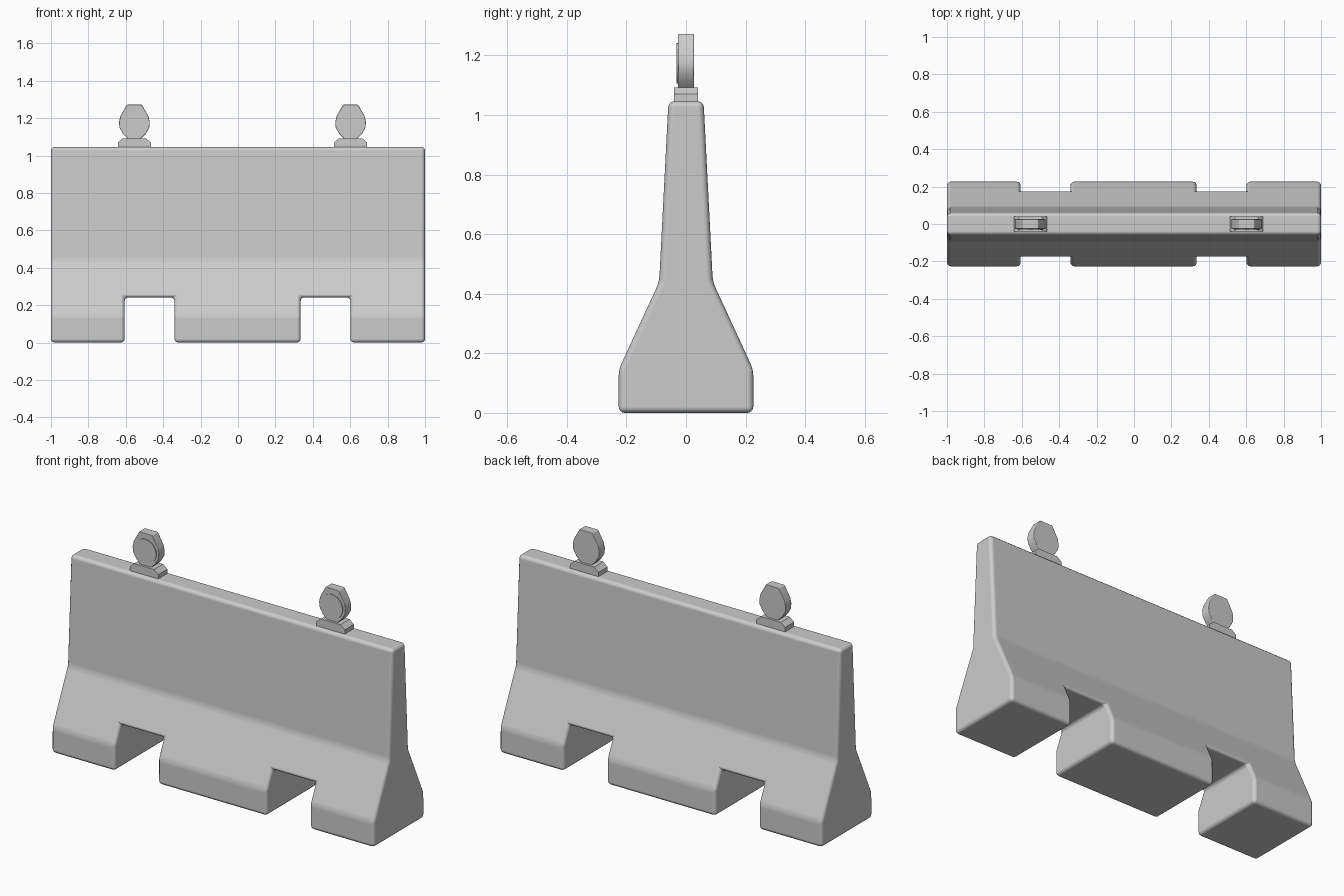
import bpy
import bmesh
import math

default = bpy.data.objects.get("Cube")
if default:
    bpy.data.objects.remove(default, do_unlink=True)

concrete = bpy.data.materials.new("light_grey")
concrete.use_nodes = True
concrete.diffuse_color = (0.6, 0.6, 0.6, 1)
concrete.node_tree.nodes["Principled BSDF"].inputs["Base Color"].default_value = (0.6, 0.6, 0.6, 1)


def prism(name, half, axis, length, centre=(0, 0, 0), smooth=True):
    """Extrude a mirrored half outline (width, z) along the x or y axis."""
    outline = half + [(-w, z) for w, z in reversed(half)]
    bm = bmesh.new()
    verts = []
    for w, z in outline:
        co = (-length / 2, w, z) if axis == "x" else (w, -length / 2, z)
        verts.append(bm.verts.new(co))
    face = bm.faces.new(verts)
    out = bmesh.ops.extrude_face_region(bm, geom=[face])
    moved = [v for v in out["geom"] if isinstance(v, bmesh.types.BMVert)]
    bmesh.ops.translate(bm, verts=moved, vec=(length, 0, 0) if axis == "x" else (0, length, 0))
    bmesh.ops.recalc_face_normals(bm, faces=bm.faces)
    for f in bm.faces:
        f.smooth = smooth
    mesh = bpy.data.meshes.new(name)
    bm.to_mesh(mesh)
    bm.free()
    obj = bpy.data.objects.new(name, mesh)
    obj.location = centre
    mesh.materials.append(concrete)
    bpy.context.collection.objects.link(obj)
    return obj


def bevel(obj, width, segments, angle):
    mod = obj.modifiers.new("Bevel", "BEVEL")
    mod.width = width
    mod.segments = segments
    mod.limit_method = "ANGLE"
    mod.angle_limit = math.radians(angle)
    mod.harden_normals = True


# Barrier body with a flared foot
profile = [(0.226, 0), (0.226, 0.145), (0.09, 0.44), (0.059, 1.046)]
barrier = prism("barrier_body", profile, "x", 2.0)

# Forklift notches through the foot
for side, x in (("right", -0.473), ("left", 0.468)):
    cutter = prism(side + "_notch_cutter", [(0.133, -0.2), (0.133, 0.242)], "y", 1.0, (x, 0, 0))
    cutter.hide_render = True
    cutter.hide_viewport = True
    cut = barrier.modifiers.new("Notch", "BOOLEAN")
    cut.operation = "DIFFERENCE"
    cut.solver = "EXACT"
    cut.object = cutter
bevel(barrier, 0.02, 3, 15)

# Warning lamps on the top edge
mount_shape = [(0.088, 1.03), (0.088, 1.07), (0.062, 1.092)]
lamp_shape = [(0.03, 1.086), (0.06, 1.115), (0.08, 1.15), (0.082, 1.18),
              (0.075, 1.21), (0.04, 1.272)]
for side, x in (("right", -0.554), ("left", 0.602)):
    prism(side + "_lamp_mount", mount_shape, "y", 0.08, (x, 0, 0), smooth=False)
    lamp = prism(side + "_lamp_housing", lamp_shape, "y", 0.054, (x, 0, 0))
    bevel(lamp, 0.004, 2, 40)

    # Round lens with a raised rim edge on the front
    bpy.ops.mesh.primitive_cylinder_add(vertices=32, radius=0.068, depth=0.008,
                                        location=(x, -0.028, 1.173),
                                        rotation=(math.pi / 2, 0, 0))
    lens = bpy.context.object
    lens.name = side + "_lamp_lens"
    lens.data.materials.append(concrete)
    bpy.ops.object.shade_smooth_by_angle(angle=math.radians(30))
